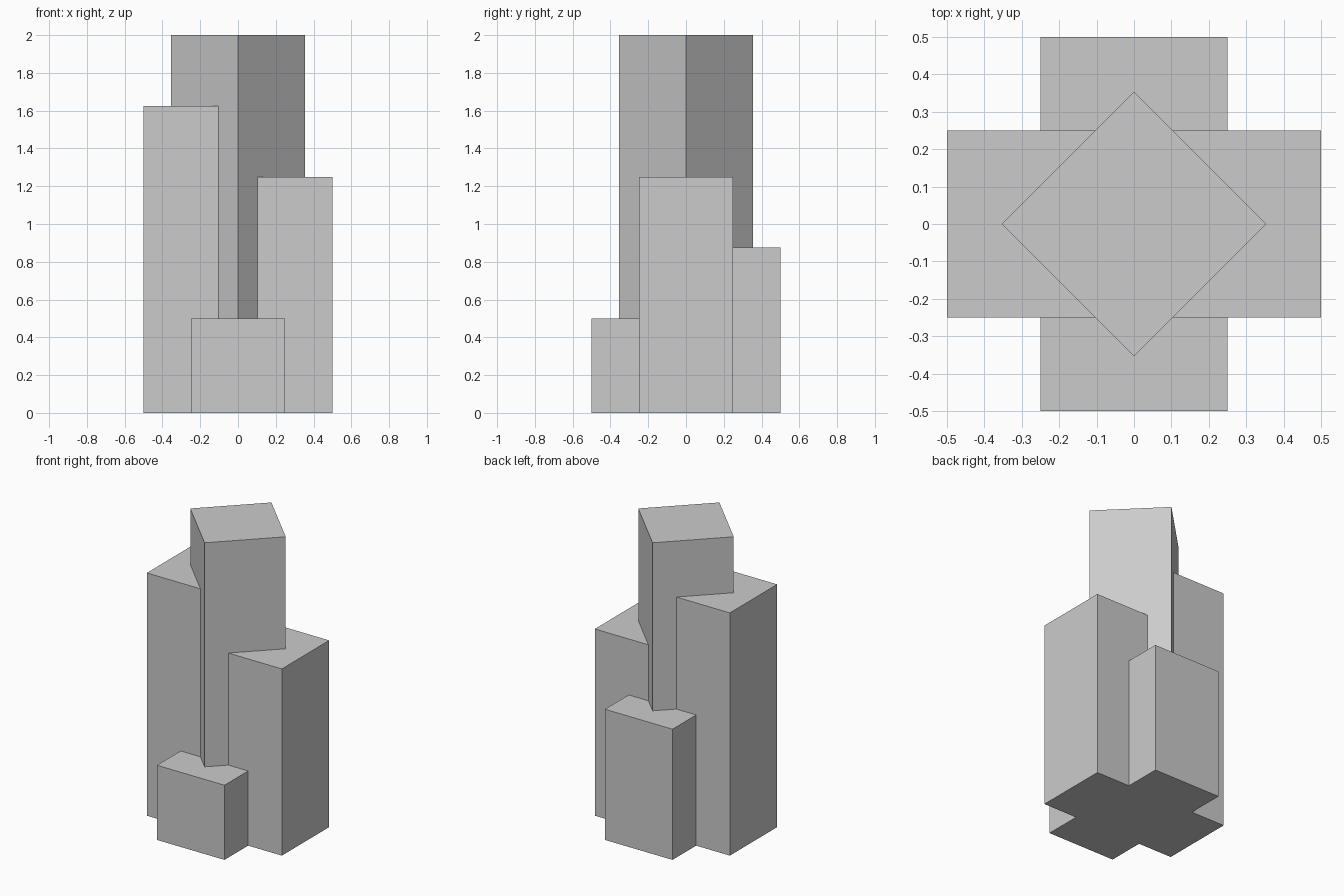
import bpy
from math import pi

# Remove the default object
cube = bpy.data.objects.get("Cube")
if cube:
    bpy.data.objects.remove(cube, do_unlink=True)

# Single concrete colour
GREY = (0.6, 0.6, 0.6, 1)
concrete = bpy.data.materials.new("concrete_grey")
concrete.use_nodes = True
concrete.diffuse_color = GREY
concrete.node_tree.nodes["Principled BSDF"].inputs["Base Color"].default_value = GREY

WIDTH = 0.5


def tower(name, x, y, height, turn=0):
    """Square block standing on the ground."""
    bpy.ops.mesh.primitive_cube_add(size=1, location=(x, y, height / 2), rotation=(0, 0, turn))
    block = bpy.context.object
    block.name = name
    block.scale = (WIDTH, WIDTH, height)
    bpy.ops.object.transform_apply(location=False, rotation=True, scale=True)
    block.data.materials.append(concrete)


# Tall central tower, turned cornerwise
tower("central_tower", 0, 0, 2, pi / 4)

# Four lower towers around it
half = WIDTH / 2
tower("right_tower", -half, 0, 1.625)
tower("left_tower", half, 0, 1.25)
tower("back_tower", 0, half, 0.875)
tower("front_tower", 0, -half, 0.5)
